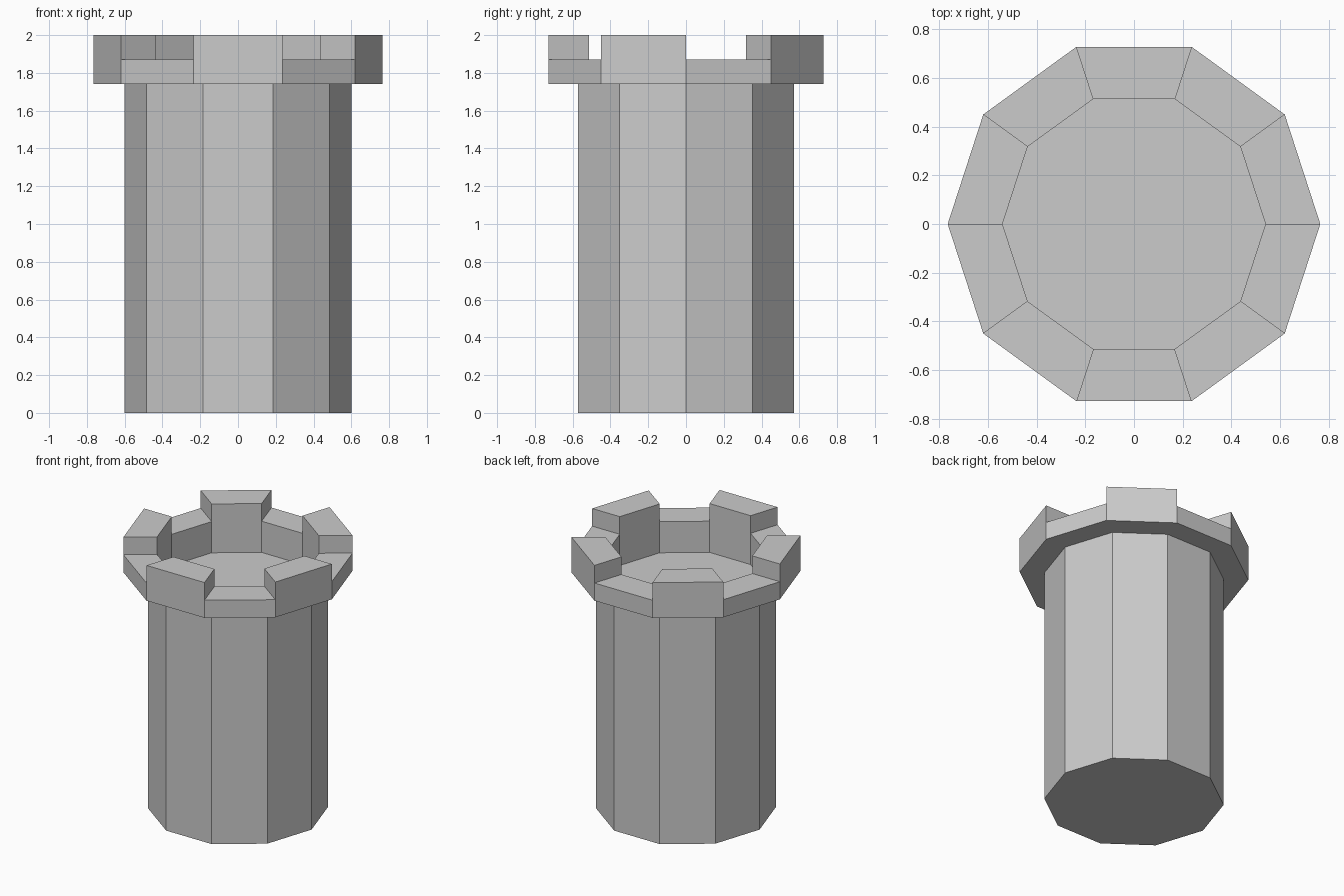
import bpy, bmesh, math

if "Cube" in bpy.data.objects:
    bpy.data.objects.remove(bpy.data.objects["Cube"])

SIDES = 10
# (radius, z) from the base, up the shaft, over the rim and down into the well
PROFILE = [(0.60, 0.0), (0.60, 1.74), (0.765, 1.74),
           (0.765, 1.87), (0.54, 1.87), (0.54, 1.64)]

bm = bmesh.new()
rings = [[bm.verts.new((r * math.cos(math.tau * i / SIDES),
                        r * math.sin(math.tau * i / SIDES), z))
          for i in range(SIDES)] for r, z in PROFILE]

# Base and sunken floor
bm.faces.new(rings[0][::-1])
bm.faces.new(rings[-1])

# Walls, collecting every other rim face for the battlements
merlons = []
for level, (a, b) in enumerate(zip(rings, rings[1:])):
    for i in range(SIDES):
        j = (i + 1) % SIDES
        face = bm.faces.new((a[i], a[j], b[j], b[i]))
        if level == 3 and i % 2:
            merlons.append(face)

# Raise the battlements
raised = bmesh.ops.extrude_discrete_faces(bm, faces=merlons)["faces"]
top_verts = list({v for f in raised for v in f.verts})
bmesh.ops.translate(bm, verts=top_verts, vec=(0, 0, 0.13))
bmesh.ops.recalc_face_normals(bm, faces=bm.faces)

mesh = bpy.data.meshes.new("castle_tower")
bm.to_mesh(mesh)
bm.free()
bpy.context.collection.objects.link(bpy.data.objects.new("castle_tower", mesh))
